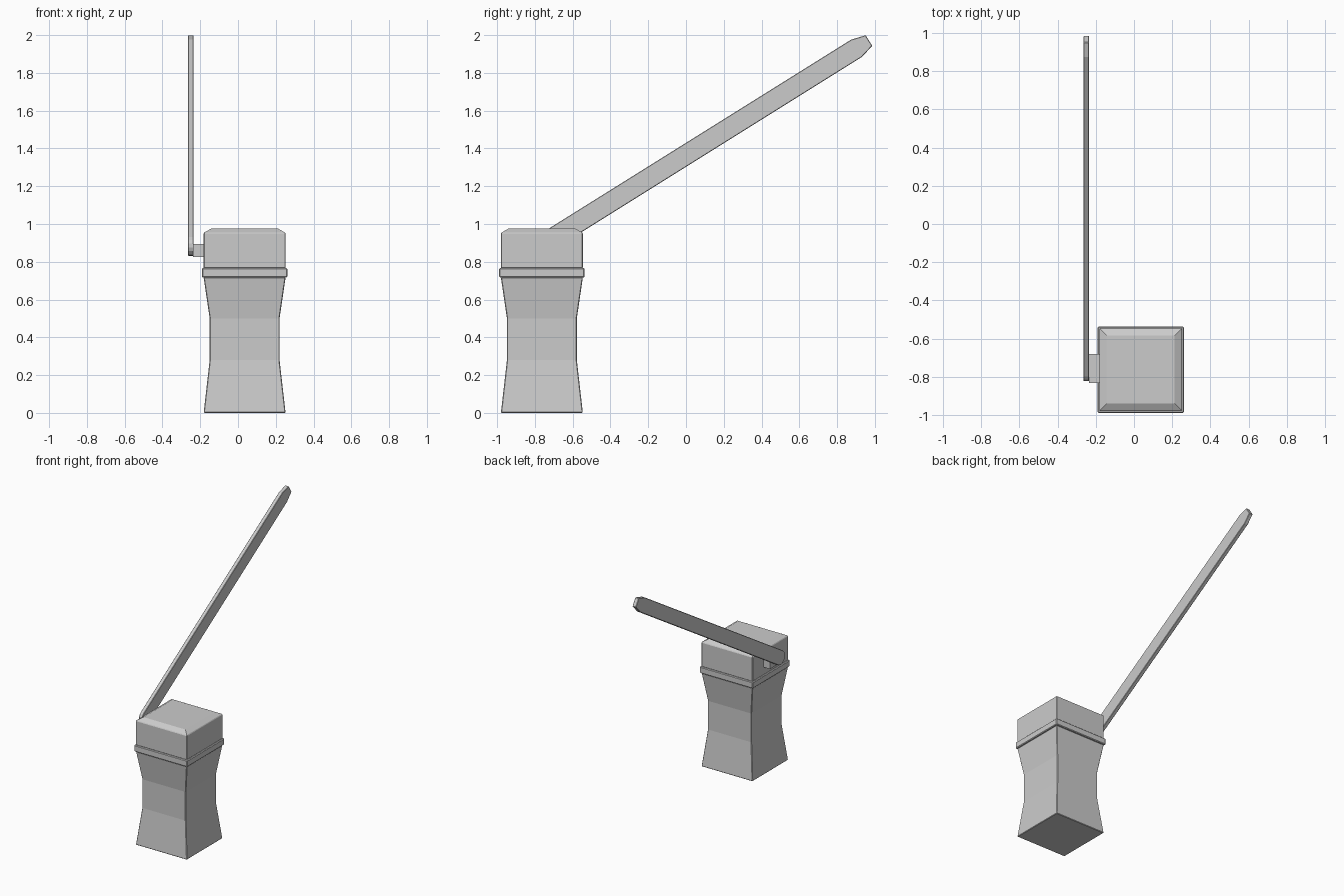
import bpy, bmesh
from math import sin, cos, pi, radians
from mathutils import Vector

if "Cube" in bpy.data.objects:
    bpy.data.objects.remove(bpy.data.objects["Cube"])

CX, CY = 0.035, -0.763   # post centre


def finish(name, bm, bevel=0.0):
    bmesh.ops.recalc_face_normals(bm, faces=bm.faces)
    me = bpy.data.meshes.new(name)
    bm.to_mesh(me)
    bm.free()
    ob = bpy.data.objects.new(name, me)
    bpy.context.collection.objects.link(ob)
    if bevel:
        m = ob.modifiers.new("edge_bevel", 'BEVEL')
        m.width, m.segments = bevel, 1
        m.limit_method, m.angle_limit = 'ANGLE', radians(50)
    return ob


def square_loft(name, profile, bevel=0.0):
    """Stack square rings given as (half width, z)."""
    bm = bmesh.new()
    rings = [[bm.verts.new((CX + sx * h, CY + sy * h, z))
              for sx, sy in ((-1, -1), (1, -1), (1, 1), (-1, 1))] for h, z in profile]
    for a, b in zip(rings, rings[1:]):
        for i in range(4):
            j = (i + 1) % 4
            bm.faces.new((a[i], a[j], b[j], b[i]))
    bm.faces.new(rings[0][::-1])
    bm.faces.new(rings[-1])
    return finish(name, bm, bevel)


def extrude_yz(name, points, x0, x1, bevel=0.0):
    """Extrude a side outline (y, z) from x0 to x1."""
    bm = bmesh.new()
    face = bm.faces.new([bm.verts.new((x0, y, z)) for y, z in points])
    ext = bmesh.ops.extrude_face_region(bm, geom=[face])
    moved = [g for g in ext["geom"] if isinstance(g, bmesh.types.BMVert)]
    bmesh.ops.translate(bm, verts=moved, vec=Vector((x1 - x0, 0, 0)))
    return finish(name, bm, bevel)


# Waisted post, collar band and chamfered cap
square_loft("post", [(0.217, 0), (0.185, 0.28), (0.185, 0.50), (0.217, 0.717)], 0.004)
square_loft("collar_band", [(0.226, 0.717), (0.226, 0.767)], 0.005)
square_loft("cap", [(0.217, 0.765), (0.217, 0.953), (0.178, 0.975)], 0.004)

# Bracket joining the arm to the cap
extrude_yz("arm_bracket", [(-0.833, 0.826), (-0.68, 0.826), (-0.68, 0.895), (-0.833, 0.895)],
           -0.237, -0.17)

# Raised barrier arm: rounded pivot end, tapered tip
R, TILT, PIVOT = 0.054, radians(32), (-0.77, 0.885)
outline = [(R * cos(pi / 2 + pi * i / 8), R * sin(pi / 2 + pi * i / 8)) for i in range(9)]
outline += [(1.973, -R), (2.05, -0.033), (2.05, 0.033), (1.973, R)]
arm = [(PIVOT[0] + u * cos(TILT) - v * sin(TILT),
        PIVOT[1] + u * sin(TILT) + v * cos(TILT)) for u, v in outline]
extrude_yz("barrier_arm", arm, -0.265, -0.235, 0.003)
